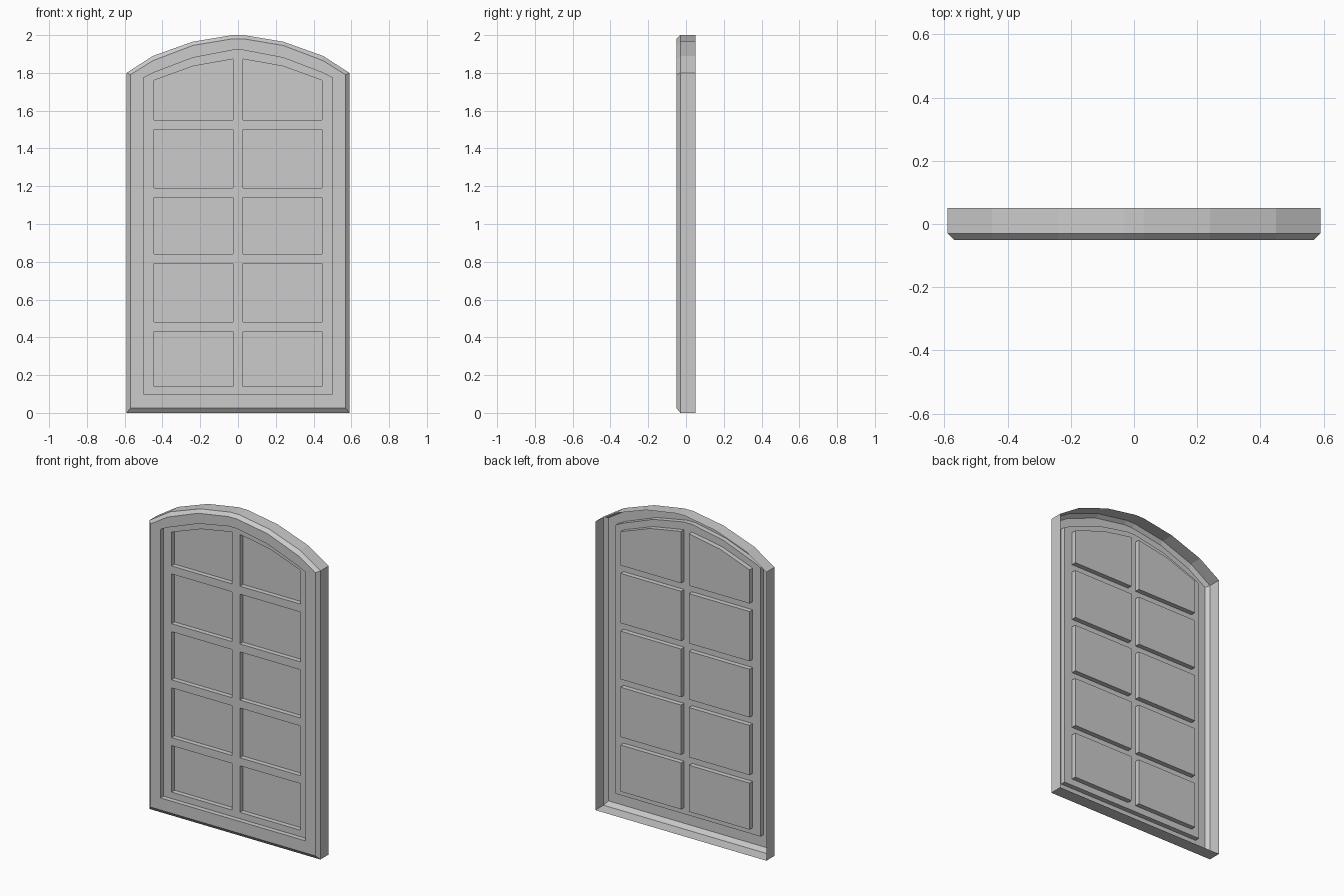
import bpy, bmesh
from mathutils import Vector

if "Cube" in bpy.data.objects:
    bpy.data.objects.remove(bpy.data.objects["Cube"])

# Depths of the stepped, open-backed shell
BACK, EDGE, FRONT, SASH, PANE = 0.05, -0.03, -0.05, -0.02, 0.01


def arched(w, bottom, heights, xs=(0.45, 0.24, 0.03)):
    """Arched outline, anticlockwise seen from the front."""
    right = [(w, bottom)] + list(zip((w,) + xs, heights))
    return right + [(-x, z) for x, z in reversed(right)]


def ring(bm, outline, y):
    return [bm.verts.new((x, y, z)) for x, z in outline]


def bridge(bm, a, b):
    n = len(a)
    for i in range(n):
        j = (i + 1) % n
        bm.faces.new((a[i], a[j], b[j], b[i]))


def finish(name, bm):
    mesh = bpy.data.meshes.new(name)
    bm.to_mesh(mesh)
    bm.free()
    bpy.context.collection.objects.link(bpy.data.objects.new(name, mesh))


outer = arched(0.59, 0.0, (1.80, 1.89, 1.965, 2.0))
face = arched(0.57, 0.025, (1.79, 1.865, 1.945, 1.98))
recess = arched(0.50, 0.10, (1.775, 1.80, 1.88, 1.92))

# Pane outlines: five rows, two mirrored columns, the top row arched
panes = []
x0, x1 = 0.027, 0.445
for z0, z1 in ((0.14, 0.43), (0.48, 0.79), (0.84, 1.14), (1.19, 1.50), (1.55, None)):
    shape = [(x0, z0), (x1, z0)]
    if z1:
        shape += [(x1, z1), (x0, z1)]
    else:
        shape += [(x1, 1.76), (0.24, 1.835), (x0, 1.873)]
    panes += [shape, [(-x, z) for x, z in reversed(shape)]]

# Outer frame: side walls, chamfer, front face and inner reveal
bm = bmesh.new()
rings = [ring(bm, o, y) for o, y in
         ((outer, BACK), (outer, EDGE), (face, FRONT), (recess, FRONT), (recess, SASH))]
for a, b in zip(rings, rings[1:]):
    bridge(bm, a, b)
finish("outer_frame", bm)

# Sash: flat bars with openings, plus the reveals around each pane
bm = bmesh.new()
edges, openings = [], []
for outline in [recess] + panes:
    loop = ring(bm, outline, SASH)
    openings.append(loop)
    edges += [bm.edges.new((loop[i - 1], loop[i])) for i in range(len(loop))]
bmesh.ops.triangle_fill(bm, use_beauty=True, edges=edges, normal=Vector((0, -1, 0)))
for f in bm.faces:
    f.normal_update()
    if f.normal.y > 0:
        f.normal_flip()
for loop, outline in zip(openings[1:], panes):
    bridge(bm, loop, ring(bm, outline, PANE))
finish("sash_bars", bm)

# Recessed panes
bm = bmesh.new()
for outline in panes:
    bm.faces.new(ring(bm, outline, PANE))
finish("panes", bm)
